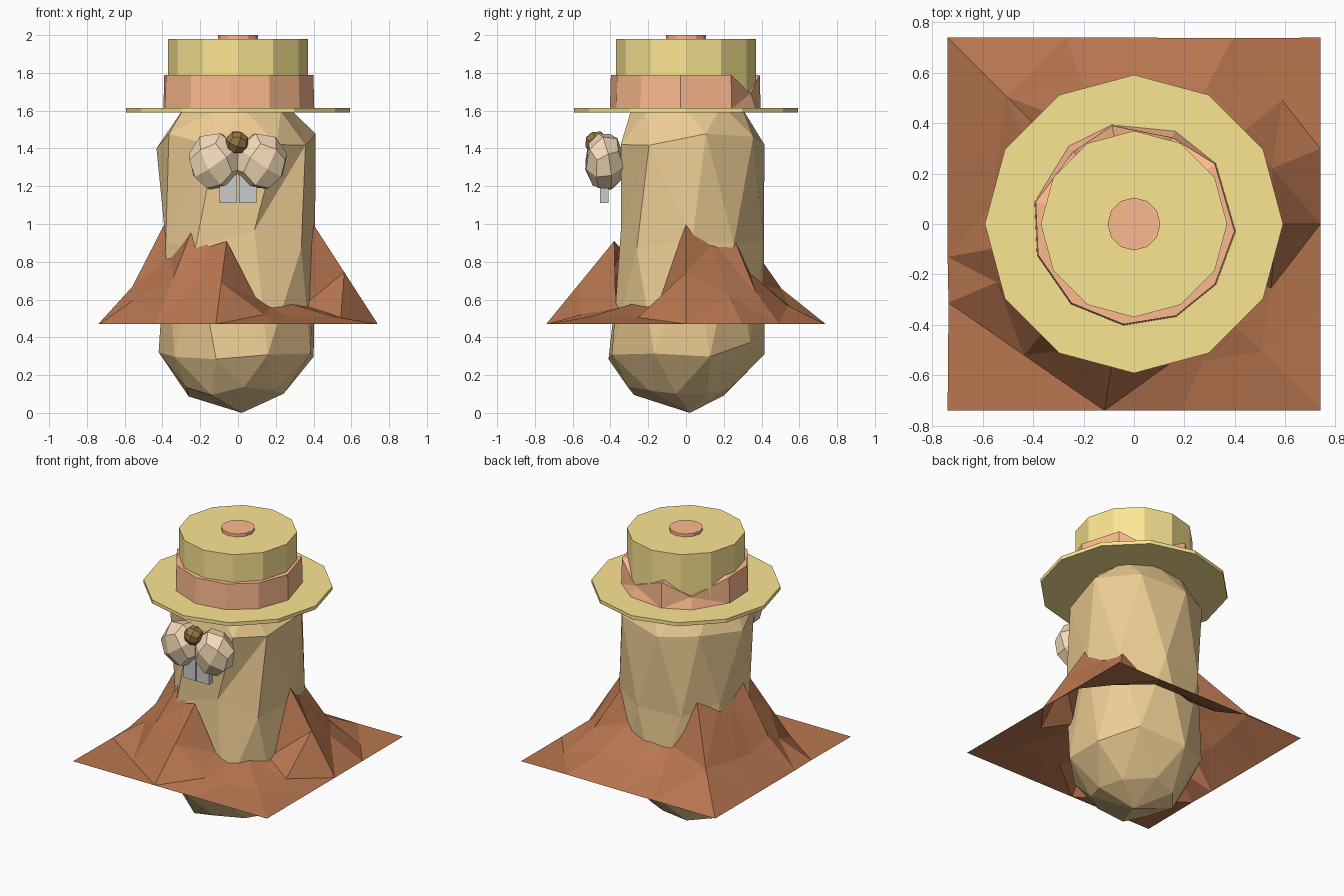
import bpy, bmesh, random
from math import sin, cos, radians, tau
from mathutils import Euler

if "Cube" in bpy.data.objects:
    bpy.data.objects.remove(bpy.data.objects["Cube"])

rng = random.Random(4)


def material(name, rgb):
    m = bpy.data.materials.new(name)
    m.diffuse_color = (*rgb, 1)
    m.use_nodes = True
    m.node_tree.nodes["Principled BSDF"].inputs["Base Color"].default_value = m.diffuse_color
    return m


fur = material("fur", (0.84, 0.60, 0.29))
dirt = material("dirt", (0.48, 0.18, 0.08))
straw = material("straw", (0.97, 0.79, 0.29))
ribbon = material("ribbon", (0.98, 0.49, 0.27))
cream = material("cream", (0.90, 0.70, 0.48))
brown = material("nose_brown", (0.30, 0.19, 0.05))


def finish(name, bm, mat):
    bmesh.ops.recalc_face_normals(bm, faces=bm.faces)
    me = bpy.data.meshes.new(name)
    bm.to_mesh(me)
    bm.free()
    ob = bpy.data.objects.new(name, me)
    bpy.context.collection.objects.link(ob)
    if mat:
        me.materials.append(mat)
    return ob


def skin(bm, rings, tri=True):
    """Bridge successive closed rings of equal count."""
    vs = [[bm.verts.new(p) for p in r] for r in rings]
    for a, b in zip(vs, vs[1:]):
        n = len(a)
        for i in range(n):
            bm.faces.new((a[i], a[(i + 1) % n], b[(i + 1) % n], b[i]))
    if tri:
        bmesh.ops.triangulate(bm, faces=bm.faces[:])
    return vs


def fan(bm, ring, tip):
    v = bm.verts.new(tip)
    for i in range(len(ring)):
        bm.faces.new((ring[i], ring[(i + 1) % len(ring)], v))


def cylinder(name, r, z0, z1, mat):
    bm = bmesh.new()
    rings = [[(r * sin(tau * i / 12), r * cos(tau * i / 12), z) for i in range(12)] for z in (z0, z1)]
    for ring in skin(bm, rings, False):
        bm.faces.new(ring)
    return finish(name, bm, mat)


def blob(name, loc, size, cuts, turn, mat, jitter=0.0):
    """Coarse quad ball made from a rounded cube."""
    bm = bmesh.new()
    bmesh.ops.create_cube(bm, size=1)
    bmesh.ops.subdivide_edges(bm, edges=bm.edges[:], cuts=cuts, use_grid_fill=True)
    rot = Euler(turn).to_matrix()
    for v in bm.verts:
        k = 1.03 + rng.uniform(-jitter, jitter)
        v.co = [c + d * s * k for c, d, s in zip(loc, rot @ v.co.normalized(), size)]
    return finish(name, bm, mat)


def box(name, lo, hi):
    bm = bmesh.new()
    bmesh.ops.create_cube(bm, size=1)
    for v in bm.verts:
        v.co = [(a + b) / 2 + c * (b - a) for a, b, c in zip(lo, hi, v.co)]
    return finish(name, bm, None)


# body: chipped rounded column, front flattened behind the face
bm = bmesh.new()
rings = []
for k, (z, r, dz, ox, oy) in enumerate([(0.11, 0.27, 0.04, -0.02, -0.04), (0.33, 0.42, 0.05, 0, 0),
                                        (0.92, 0.415, 0.05, 0, 0), (1.45, 0.425, 0.05, -0.01, 0),
                                        (1.61, 0.30, 0.02, 0, 0)]):
    ring = []
    for i in range(9):
        a = tau * (i + 0.4 * (k % 2)) / 9 + rng.uniform(-0.08, 0.08)
        rr = r + rng.uniform(-0.01, 0.01)
        y = rr * sin(a) + oy
        ring.append((rr * cos(a) + ox, max(y, -0.345) if k > 1 else y, z + rng.uniform(-dz, dz)))
    rings.append(ring)
vs = skin(bm, rings)
fan(bm, vs[0], (0.02, 0.02, 0))
fan(bm, vs[-1], (0.02, 0, 1.72))
finish("body", bm, fur)

# dirt mound: open ragged shell, (azimuth, crest height); two corners are flat flaps
crest = [(0, 1.02), (22, 0.90), (40, 0.94), (62, 0.74), (90, 0.70), (110, 0.68), (135, 0.99),
         (157, 0.92), (172, 0.90), (190, 1.02), (203, 0.84), (230, 0.96), (247, 0.88), (261, 0.91),
         (284, 0.61), (297, 0.56), (315, 0.58), (335, 0.57)]
flaps = [(22, 62, (0.74, 0.30), (0.39, 0.74), (0.74, 0.74)),
         (203, 261, (-0.74, -0.31), (-0.12, -0.74), (-0.74, -0.74))]


def reach(deg):
    """Distance from the axis to the foot of the slope."""
    c, s = cos(radians(deg)), sin(radians(deg))
    edge = 0.74 / max(abs(c), abs(s))
    for a, b, p, q, _ in flaps:
        if a <= deg <= b:
            nx, ny = q[1] - p[1], p[0] - q[0]
            return min(edge, (nx * p[0] + ny * p[1]) / (nx * c + ny * s))
    return edge


outer, mid, inner = [], [], []
for deg, h in crest:
    c, s = cos(radians(deg)), sin(radians(deg))
    R, r = reach(deg), 0.385
    m = (R + r) / 2
    steep = 0.5 if deg == 0 or 225 < deg < 265 else 0.36
    outer.append((R * c, R * s, 0.47))
    mid.append((m * c, m * s, 0.47 + (h - 0.47) * steep))
    inner.append((r * c, r * s, h))
bm = bmesh.new()
foot = skin(bm, [outer, mid, inner])[0]
for a, b, _, _, corner in flaps:
    tip = bm.verts.new((*corner, 0.47))
    bm.faces.new([tip] + [v for v, (deg, h) in zip(foot, crest) if a <= deg <= b][::-1])
finish("dirt_mound", bm, dirt)

# hat: brim, crown and top button
cylinder("hat_brim", 0.592, 1.59, 1.615, straw)
cylinder("hat_crown", 0.37, 1.60, 1.98, straw)
cylinder("hat_button", 0.105, 1.97, 2.0, ribbon)

# hat band: uneven ribbon, torn at two places on the back
low, top, lip = [], [], []
for i in range(11):
    a = tau * i / 11 + rng.uniform(-0.08, 0.08)
    torn = i in (2, 4)
    z = 1.69 if torn else 1.79
    for ring, r, h in ((low, 0.405, 1.61), (top, 0.375 if torn else 0.40, z), (lip, 0.34, z)):
        ring.append((r * cos(a), r * sin(a), h))
bm = bmesh.new()
skin(bm, [low, top, lip])
finish("hat_band", bm, ribbon)

# face: cheeks, nose and teeth
for side, s in (("left", -1), ("right", 1)):
    blob("cheek_" + side, (s * 0.122, -0.43, 1.33), (0.14, 0.105, 0.152), 1, (0.3, s * 0.5, s * 0.4),
         cream, 0.03)
    x0, x1 = sorted((s * 0.004, s * 0.097))
    box("tooth_" + side, (x0, -0.455, 1.11), (x1, -0.41, 1.26))
blob("nose", (-0.005, -0.475, 1.432), (0.062, 0.06, 0.062), 1, (0.4, 0.3, 0.2), brown)
